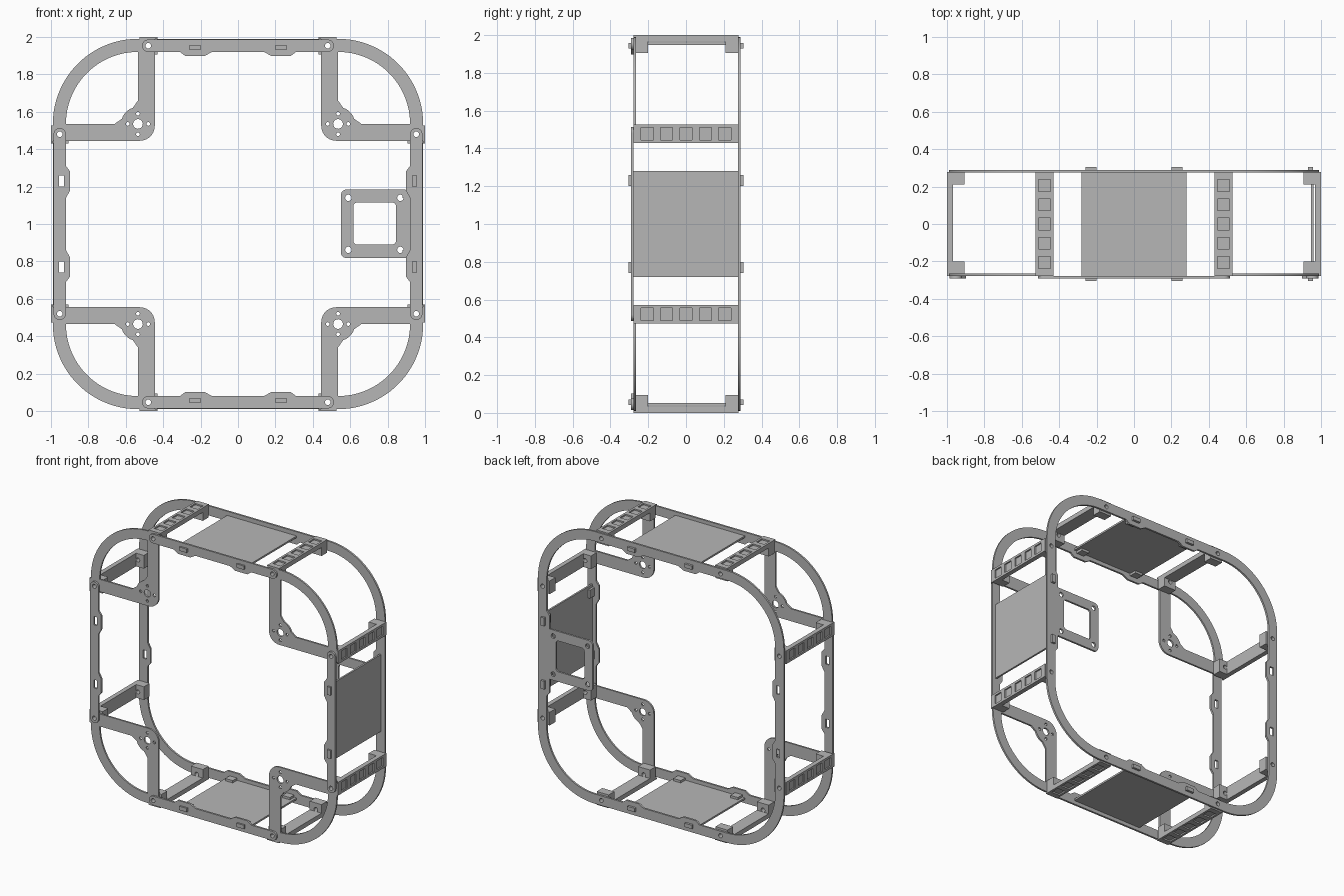
import bpy, bmesh
from math import radians, sin, cos, pi
from mathutils import Matrix, Vector

cube = bpy.data.objects.get("Cube")
if cube:
    bpy.data.objects.remove(cube, do_unlink=True)

grey = bpy.data.materials.new("mid_grey")
grey.use_nodes = True
grey.diffuse_color = (0.47, 0.47, 0.47, 1)
grey.node_tree.nodes["Principled BSDF"].inputs["Base Color"].default_value = (0.47, 0.47, 0.47, 1)
parts = []

# Main levels, measured outward from the frame centre
OUT, IN, C = 0.99, 0.92, 0.535
SCREW, SCREW_R = (0.48, 0.953), 0.015
SLOT_X, SLOT_LOW, SLOT_HIGH = 0.23, 0.93, 0.957
BACK = (0.275, 0.289)
CORNER = (-0.278, -0.265)
RAIL = (-0.292, -0.278)


def arc(cx, cy, r, a, b, n=24):
    return [(cx + r * cos(radians(a + (b - a) * i / n)),
             cy + r * sin(radians(a + (b - a) * i / n))) for i in range(n + 1)]


def circle(cx, cy, r, n=20):
    return arc(cx, cy, r, 0, 360, n)[:-1]


def rect(x0, x1, y0, y1, r=0):
    if not r:
        return [(x0, y0), (x1, y0), (x1, y1), (x0, y1)]
    return (arc(x0 + r, y0 + r, r, 180, 270, 6) + arc(x1 - r, y0 + r, r, 270, 360, 6)
            + arc(x1 - r, y1 - r, r, 0, 90, 6) + arc(x0 + r, y1 - r, r, 90, 180, 6))


def turn2d(pts, k):
    for _ in range(k):
        pts = [(y, -x) for x, y in pts]
    return pts


def side(k):
    """Quarter turns of the upright frame: top, left, bottom, right."""
    return Matrix.Translation((0, 0, 1)) @ Matrix.Rotation(k * pi / 2, 4, 'Y')


def finish(name, mesh, matrix):
    mesh.transform(matrix)
    bm = bmesh.new()
    bm.from_mesh(mesh)
    bmesh.ops.remove_doubles(bm, verts=bm.verts, dist=0.00001)
    bmesh.ops.recalc_face_normals(bm, faces=bm.faces)
    bm.to_mesh(mesh)
    bm.free()
    mesh.materials.clear()
    mesh.materials.append(grey)
    obj = bpy.data.objects.new(name, mesh)
    bpy.context.collection.objects.link(obj)
    parts.append(obj)


def plate(name, loops, low, high, matrix):
    """Flat sheet: first loop is the outline, the others are holes."""
    curve = bpy.data.curves.new(name, 'CURVE')
    curve.dimensions, curve.fill_mode = '2D', 'BOTH'
    curve.extrude = (high - low) / 2
    for pts in loops:
        spline = curve.splines.new('POLY')
        spline.points.add(len(pts) - 1)
        for p, (x, y) in zip(spline.points, pts):
            p.co = (x, y, 0, 1)
        spline.use_cyclic_u = True
    temp = bpy.data.objects.new("outline", curve)
    bpy.context.collection.objects.link(temp)
    bpy.context.view_layer.update()
    graph = bpy.context.evaluated_depsgraph_get()
    mesh = bpy.data.meshes.new_from_object(temp.evaluated_get(graph))
    bpy.data.objects.remove(temp, do_unlink=True)
    finish(name, mesh, matrix @ Matrix.Translation((0, 0, (low + high) / 2)))


def upright(name, loops, y_range, k=0):
    """Sheet facing the front, between two y positions."""
    y0, y1 = y_range
    plate(name, loops, -y1, -y0, side(k) @ Matrix.Rotation(pi / 2, 4, 'X'))


def box(name, x, y, z, matrix):
    bm = bmesh.new()
    bmesh.ops.create_cube(bm, size=1)
    for v in bm.verts:
        v.co = Vector([(a + b) / 2 + c * (b - a) for c, (a, b) in zip(v.co, (x, y, z))])
    mesh = bpy.data.meshes.new(name)
    bm.to_mesh(mesh)
    bm.free()
    finish(name, mesh, matrix)


# Shared edge shapes: inward bumps around the slots, slots and screw holes
half_bump = [(0.14, IN), (0.18, 0.897), (0.28, 0.897), (0.31, IN)]
bumps = [(-x, y) for x, y in reversed(half_bump)] + half_bump
side_holes = []
for s in (-1, 1):
    side_holes.append(rect(s * SLOT_X - 0.03, s * SLOT_X + 0.03, SLOT_LOW, SLOT_HIGH))
    side_holes.append(circle(s * SCREW[0], SCREW[1], SCREW_R))

# Back ring in one piece
outer, inner, holes = [], [], []
for k in range(4):
    outer += turn2d(arc(C, C, OUT - C, 90, 0), k)
    inner += turn2d(bumps + arc(C, C, IN - C, 90, 0), k)
    holes += [turn2d(h, k) for h in side_holes]
upright("back_ring", [outer, inner] + holes, BACK)

# Square mounting plate on the back ring
mount = [rect(0.55, IN, -0.182, 0.184, 0.03), rect(0.617, 0.845, -0.11, 0.115, 0.02)]
mount += [circle(x, z, 0.017) for x in (0.59, 0.868) for z in (-0.138, 0.14)]
upright("camera_mount", mount, BACK)
for z in (-0.16, 0.16):
    box("mount_tie", (0.88, 0.925), BACK, (z - 0.02, z + 0.02), side(0))

# Front corner: guard arc, two arms and a motor pad
E = 0.445
corner = [(E, OUT)] + arc(C, C, OUT - C, 90, 0) + [(OUT, E)] + arc(E + 0.08, E + 0.08, 0.08, 270, 180, 10)
window = arc(C, C, IN - C, 90, 0) + [(0.66, C)] + arc(C, C, 0.09, 18, 72, 10) + [(C, 0.66)]
pad_holes = [circle(C, C, 0.026)]
for dx, dy in ((1, 0), (0, 1), (-1, 0), (0, -1)):
    pad_holes.append(circle(C + 0.055 * dx, C + 0.055 * dy, 0.01, 12))
corner_holes = [circle(*SCREW, SCREW_R), circle(SCREW[1], SCREW[0], SCREW_R)]

# Front rail with round ends
rail = (arc(-SCREW[0], SCREW[1], 0.033, 270, 90, 12) + arc(SCREW[0], SCREW[1], 0.033, 90, -90, 12)
        + bumps[::-1])

for k in range(4):
    upright("front_corner", [corner, window] + pad_holes + corner_holes, CORNER, k)
    upright("front_rail", [rail] + side_holes, RAIL, k)

    # Cross bars joining front and back, with a row of square pockets
    for s in (-1, 1):
        mid = s * 0.478
        x0, x1 = mid - 0.048, mid + 0.048
        pockets = [rect(mid - 0.032, mid + 0.032, y - 0.032, y + 0.032)
                   for y in (-0.205, -0.103, 0, 0.103, 0.205)]
        plate("bar_cover", [rect(x0, x1, -0.278, 0.278)] + pockets, OUT, 1.0, side(k))
        box("bar_body", (x0, x1), (-0.2, 0.21), (0.967, OUT), side(k))
        for y_range in ((CORNER[1], -0.2), (0.21, BACK[0])):
            block = [rect(x0, x1, 0.905, OUT), circle(s * SCREW[0], SCREW[1], SCREW_R)]
            upright("bar_end_block", block, y_range, k)

# Thin panels on the top, left and bottom, with tabs through the slots
for k in range(3):
    box("panel", (-0.28, 0.28), (RAIL[1], BACK[0]), (0.947, 0.96), side(k))
    for s in (-1, 1):
        for y_range in ((-0.305, -0.225), (0.225, 0.305)):
            box("panel_tab", (s * SLOT_X - 0.03, s * SLOT_X + 0.03), y_range,
                (SLOT_LOW, SLOT_HIGH), side(k))

# Smooth the curved edges, keep the corners sharp
bpy.ops.object.select_all(action='DESELECT')
for obj in parts:
    obj.select_set(True)
bpy.context.view_layer.objects.active = parts[0]
bpy.ops.object.shade_smooth_by_angle(angle=radians(30))
